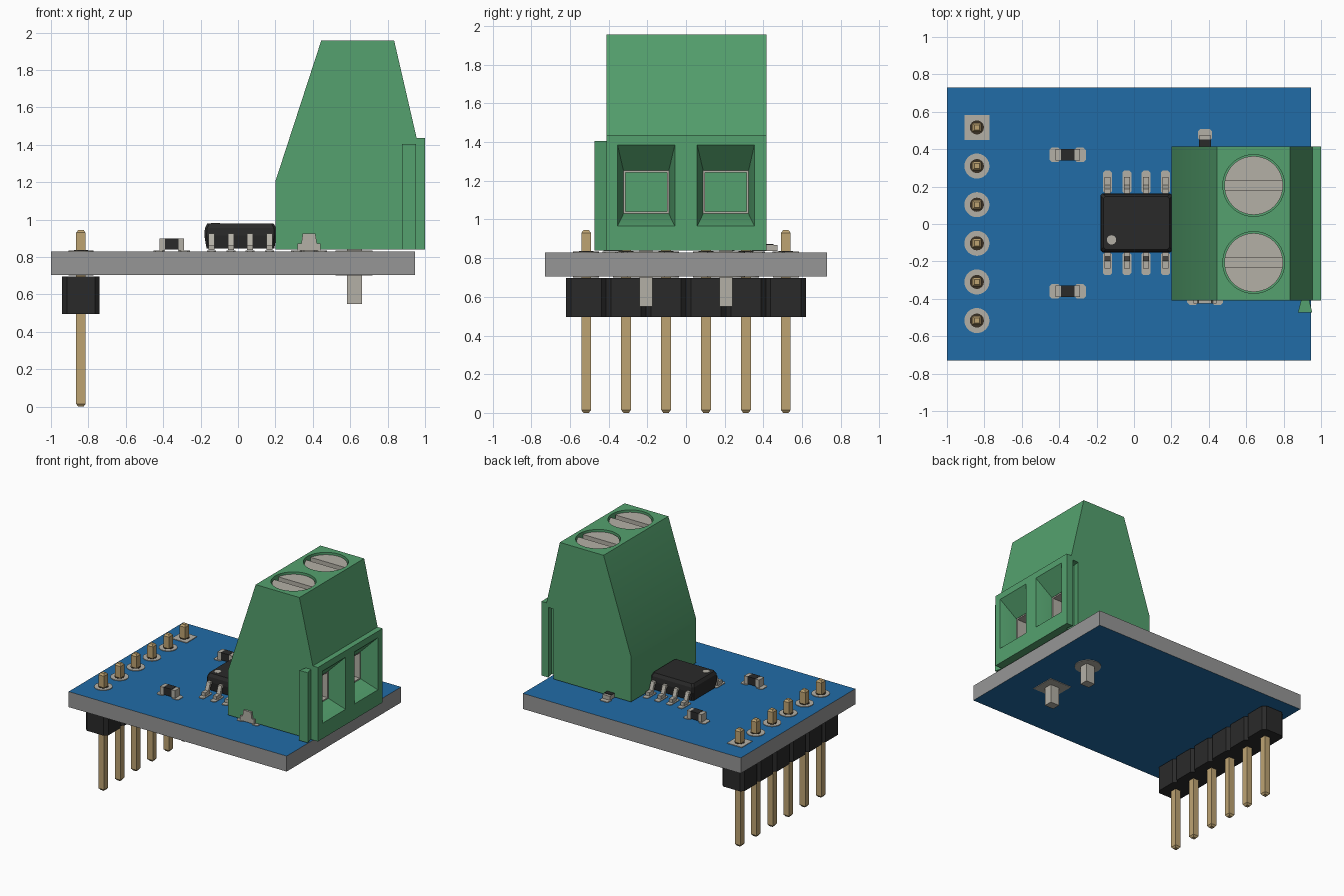
import bpy, bmesh, math

if "Cube" in bpy.data.objects:
    bpy.data.objects.remove(bpy.data.objects["Cube"])


def material(name, r, g, b):
    m = bpy.data.materials.new(name)
    m.diffuse_color = (r, g, b, 1)
    m.use_nodes = True
    m.node_tree.nodes["Principled BSDF"].inputs["Base Color"].default_value = m.diffuse_color
    return m


BLUE = material("board blue", 0.015, 0.15, 0.386)
EDGE = material("board edge grey", 0.305, 0.305, 0.305)
GREEN = material("terminal green", 0.089, 0.356, 0.156)
METAL = material("tin metal", 0.456, 0.434, 0.381)
GOLD = material("pin gold", 0.515, 0.371, 0.171)
BLACK = material("plastic black", 0.023, 0.023, 0.023)
HOLE = material("hole brown", 0.04, 0.03, 0.018)


def loft(name, rings, mat):
    """Skin a list of equal-length point rings and cap both ends."""
    bm = bmesh.new()
    rows = [[bm.verts.new(p) for p in ring] for ring in rings]
    n = len(rows[0])
    for a, b in zip(rows, rows[1:]):
        for i in range(n):
            j = (i + 1) % n
            bm.faces.new((a[i], a[j], b[j], b[i]))
    bm.faces.new(rows[0][::-1])
    bm.faces.new(rows[-1])
    bmesh.ops.recalc_face_normals(bm, faces=bm.faces)
    me = bpy.data.meshes.new(name)
    bm.to_mesh(me)
    bm.free()
    me.materials.append(mat)
    ob = bpy.data.objects.new(name, me)
    bpy.context.collection.objects.link(ob)
    return ob


def rect(x, y, hx, hy, z, c=0.0):
    """Rectangle ring at height z, with optional cut corners."""
    if not c:
        return [(x - hx, y - hy, z), (x + hx, y - hy, z), (x + hx, y + hy, z), (x - hx, y + hy, z)]
    pts = [(-hx + c, -hy), (hx - c, -hy), (hx, -hy + c), (hx, hy - c),
           (hx - c, hy), (-hx + c, hy), (-hx, hy - c), (-hx, -hy + c)]
    return [(x + a, y + b, z) for a, b in pts]


def circle(x, y, r, z, n=32):
    return [(x + r * math.cos(2 * math.pi * i / n), y + r * math.sin(2 * math.pi * i / n), z)
            for i in range(n)]


def box(name, x0, x1, y0, y1, z0, z1, mat, c=0.0):
    x, y, hx, hy = (x0 + x1) / 2, (y0 + y1) / 2, (x1 - x0) / 2, (y1 - y0) / 2
    return loft(name, [rect(x, y, hx, hy, z0, c), rect(x, y, hx, hy, z1, c)], mat)


def cylinder(name, x, y, r, z0, z1, mat, n=32):
    return loft(name, [circle(x, y, r, z0, n), circle(x, y, r, z1, n)], mat)


def activate(ob):
    bpy.ops.object.select_all(action='DESELECT')
    ob.select_set(True)
    bpy.context.view_layer.objects.active = ob


def cut(ob, cutter):
    mod = ob.modifiers.new("cut", 'BOOLEAN')
    mod.operation = 'DIFFERENCE'
    mod.solver = 'EXACT'
    mod.object = cutter
    activate(ob)
    bpy.ops.object.modifier_apply(modifier=mod.name)
    bpy.data.objects.remove(cutter)


def smooth(ob):
    activate(ob)
    bpy.ops.object.shade_smooth_by_angle(angle=math.radians(30))


TOP, BOT = 0.83, 0.705

# Circuit board: blue faces, grey edges
board = box("board", -1, 0.945, -0.73, 0.73, BOT, TOP, BLUE)
board.data.materials.append(EDGE)
for f in board.data.polygons:
    f.material_index = 0 if abs(f.normal.z) > 0.5 else 1


def through_pads(name, x, y, r, square):
    for z0, z1 in ((TOP, TOP + 0.005), (BOT - 0.005, BOT)):
        if square:
            box(name, x - r, x + r, y - r, y + r, z0, z1, METAL)
        else:
            cylinder(name, x, y, r, z0, z1, METAL)


# Pin header: one chamfered block, pin and pad per position
HX = -0.84
for i in range(6):
    y = (i - 2.5) * 0.2065
    box("header_block", HX - 0.1, HX + 0.1, y - 0.1033, y + 0.1033, 0.495, 0.697, BLACK, 0.025)
    loft("header_pin", [rect(HX, y, h, h, z) for h, z in
                        ((0.014, 0), (0.025, 0.015), (0.025, 0.93), (0.014, 0.945))], GOLD)
    through_pads("header_pad", HX, y, 0.067, i == 5)
    cylinder("header_hole", HX, y, 0.038, TOP + 0.004, TOP + 0.007, HOLE, 16)

# Terminal block housing
profile = [(0.2, 0.84), (0.2, 1.205), (0.445, 1.957), (0.835, 1.957),
           (0.955, 1.437), (1.0, 1.437), (1.0, 0.84)]
housing = loft("terminal_housing", [[(x, y, z) for x, z in profile] for y in (-0.41, 0.415)], GREEN)


def dovetail(name, y0, y1, z0, z1, h0, h1):
    pts = [(0.915 - h0, y0), (0.915 + h0, y0), (0.915 + h1, y1), (0.915 - h1, y1)]
    return loft(name, [[(x, y, z) for x, y in pts] for z in (z0, z1)], GREEN)


# Interlocking rib on one side, matching groove on the other
dovetail("terminal_rib", -0.472, -0.409, 0.84, 1.405, 0.038, 0.022)
cut(housing, dovetail("groove_cutter", 0.352, 0.43, 0.8, 1.405, 0.038, 0.02))


def wire_ring(x, y, hy, z0, z1):
    return [(x, y - hy, z0), (x, y + hy, z0), (x, y + hy, z1), (x, y - hy, z1)]


SX = 0.64
for y in (-0.206, 0.206):
    # Funnel-shaped wire entry leading into a square tunnel
    cut(housing, loft("entry_cutter", [
        wire_ring(1.05, y, 0.148, 0.965, 1.385), wire_ring(1.0, y, 0.148, 0.965, 1.385),
        wire_ring(0.87, y, 0.117, 1.03, 1.252), wire_ring(0.5, y, 0.117, 1.03, 1.252)], GREEN))
    # Metal cage lining the tunnel
    for s in (-1, 1):
        a, b = sorted((y + s * 0.107, y + s * 0.117))
        box("wire_cage_side", 0.6, 0.868, a, b, 1.03, 1.252, METAL)
        zc = 1.141 + s * 0.106
        box("wire_cage_plate", 0.6, 0.868, y - 0.117, y + 0.117, zc - 0.005, zc + 0.005, METAL)
    # Recessed slotted screw
    cut(housing, cylinder("screw_cutter", SX, y, 0.165, 1.86, 2.0, GREEN, 48))
    screw = cylinder("screw", SX, y, 0.157, 1.85, 1.942, METAL, 48)
    cut(screw, box("slot_cutter", SX - 0.2, SX + 0.2, y - 0.027, y + 0.027, 1.905, 2.0, METAL))
    smooth(screw)
    # Solder leg and its pads
    box("terminal_leg", 0.582, 0.662, y - 0.034, y + 0.034, 0.55, 0.845, METAL)
    through_pads("terminal_pad", 0.62, y, 0.098, y < 0)
smooth(housing)

# Eight-lead chip
CX, CY = 0.013, 0.006
loft("chip_body", [rect(CX, CY, 0.193 - d, 0.158 - d, z, 0.012) for d, z in
                   ((0.012, 0.845), (0, 0.915), (0.003, 0.955), (0.016, 0.98))], BLACK)
cylinder("chip_dot", -0.12, -0.085, 0.025, 0.979, 0.982, METAL, 24)
lead = [(0.13, 0.925), (0.18, 0.925), (0.203, 0.865), (0.245, 0.865),
        (0.245, 0.838), (0.188, 0.838), (0.168, 0.905), (0.13, 0.905)]
for i in range(4):
    x = CX + (i - 1.5) * 0.103
    for s in (-1, 1):
        loft("chip_lead", [[(x + d, CY + s * y, z) for y, z in lead] for d in (-0.016, 0.016)], METAL)
        a, b = sorted((CY + s * 0.158, CY + s * 0.279))
        box("chip_pad", x - 0.024, x + 0.024, a, b, TOP, TOP + 0.005, METAL, 0.01)

# Two small resistors with metal end caps
for y in (0.37, -0.36):
    x = -0.355
    box("resistor_body", x - 0.036, x + 0.036, y - 0.031, y + 0.031, 0.84, 0.9, BLACK)
    for s in (-1, 1):
        a, b = sorted((x + s * 0.035, x + s * 0.066))
        box("resistor_cap", a, b, y - 0.031, y + 0.031, 0.836, 0.898, METAL)
        a, b = sorted((x + s * 0.037, x + s * 0.098))
        box("resistor_pad", a, b, y - 0.038, y + 0.038, TOP, TOP + 0.005, METAL, 0.012)

# Indicator lamp at the front of the terminal, flat base and raised lens
LX, LY = 0.38, -0.392
box("lamp_base", LX - 0.062, LX + 0.062, LY - 0.034, LY + 0.034, 0.836, 0.873, METAL)
loft("lamp_lens", [rect(LX, LY, h, 0.034, z) for h, z in ((0.042, 0.87), (0.034, 0.925))], METAL)
for s in (-1, 1):
    a, b = sorted((LX + s * 0.037, LX + s * 0.096))
    box("lamp_pad", a, b, LY - 0.04, LY + 0.04, TOP, TOP + 0.005, METAL, 0.012)

# Low component at the back of the terminal, dark on top
box("back_chip_base", 0.347, 0.413, 0.345, 0.474, 0.836, 0.868, METAL)
box("back_chip_top", 0.347, 0.413, 0.37, 0.452, 0.868, 0.872, BLACK)
box("back_chip_pad", 0.342, 0.418, 0.447, 0.508, TOP, TOP + 0.005, METAL, 0.012)
